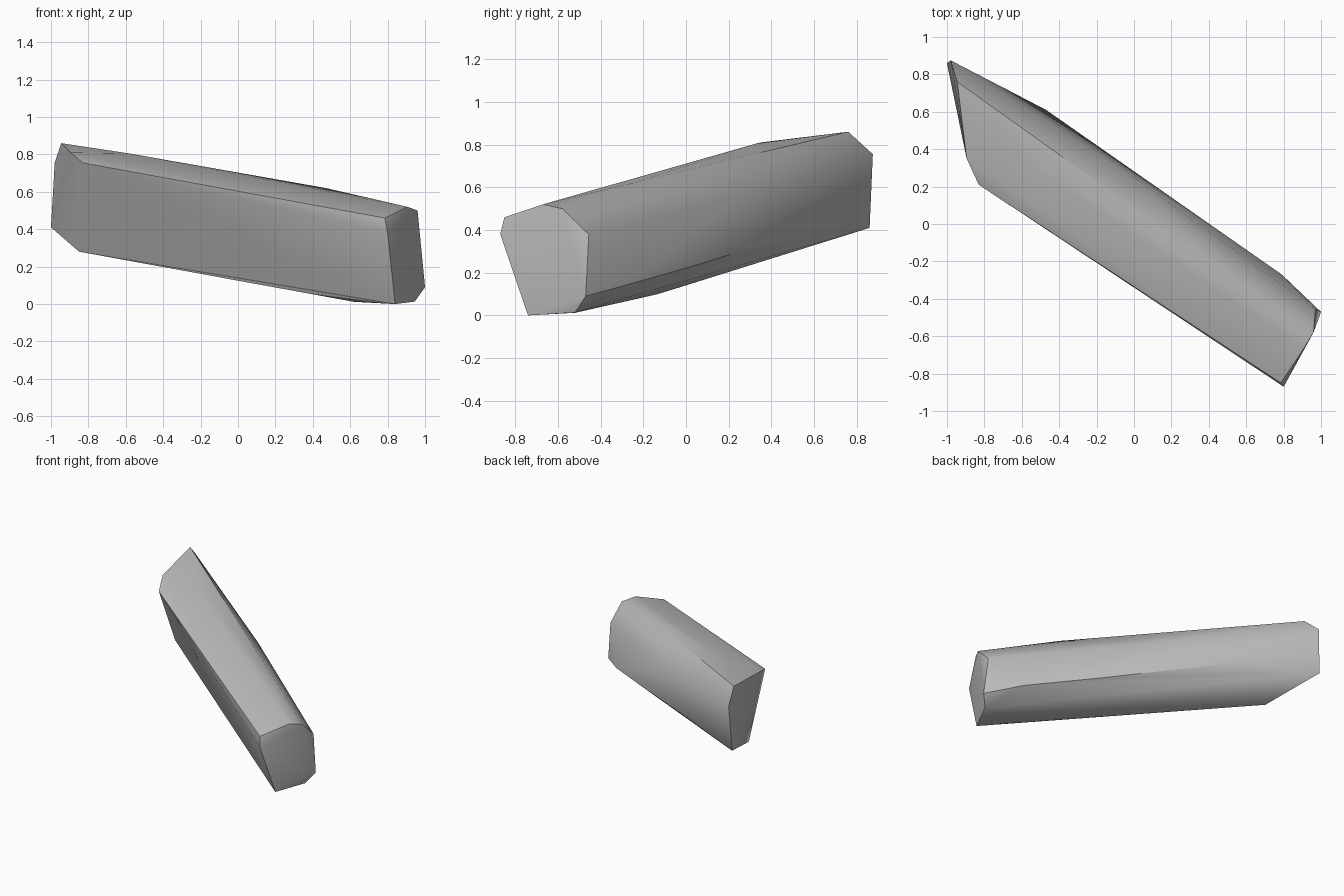
import bpy, bmesh, math

cube = bpy.data.objects.get("Cube")
if cube:
    bpy.data.objects.remove(cube)

# Near end: ring of corners around the broken face
near_end = [(.80, -.87, .38), (.785, -.85, .46), (.905, -.67, .52), (.96, -.58, .50),
            (.97, -.455, .38), (1, -.47, .09), (.945, -.52, .013), (.84, -.74, 0)]
# Far end: slanted broken face
far_end = [(-.945, .76, .86), (-.98, .875, .755), (-1, .86, .41),
           (-.85, .44, .28), (-.83, .21, .755), (-.895, .35, .81)]
# Body: top ridge, back swell and underside
top_ridge = [(-.58, .33, .805), (.47, -.25, .62)]
back_swell = [(-.47, .61, .41), (0, .25, .56), (.36, .03, .23), (.79, -.27, .145)]
underside = [(.62, -.52, .012), (.15, -.13, .10)]

# Wrap the corners in one chipped stone body
bm = bmesh.new()
for co in near_end + far_end + top_ridge + back_swell + underside:
    bm.verts.new(co)
hull = bmesh.ops.convex_hull(bm, input=bm.verts)
loose = [v for v in bm.verts if not v.link_faces]
bmesh.ops.delete(bm, geom=loose, context='VERTS')
bmesh.ops.recalc_face_normals(bm, faces=bm.faces)
mesh = bpy.data.meshes.new("long_stone")
bm.to_mesh(mesh)
bm.free()
stone = bpy.data.objects.new("long_stone", mesh)
bpy.context.collection.objects.link(stone)

# Plain grey stone
grey = bpy.data.materials.new("stone_grey")
grey.use_nodes = True
colour = (.5, .5, .5, 1)
grey.diffuse_color = colour
grey.node_tree.nodes["Principled BSDF"].inputs["Base Color"].default_value = colour
mesh.materials.append(grey)

# Soft sides with crisp broken ends
bpy.ops.object.select_all(action='DESELECT')
stone.select_set(True)
bpy.context.view_layer.objects.active = stone
bpy.ops.object.shade_smooth_by_angle(angle=math.radians(40))
